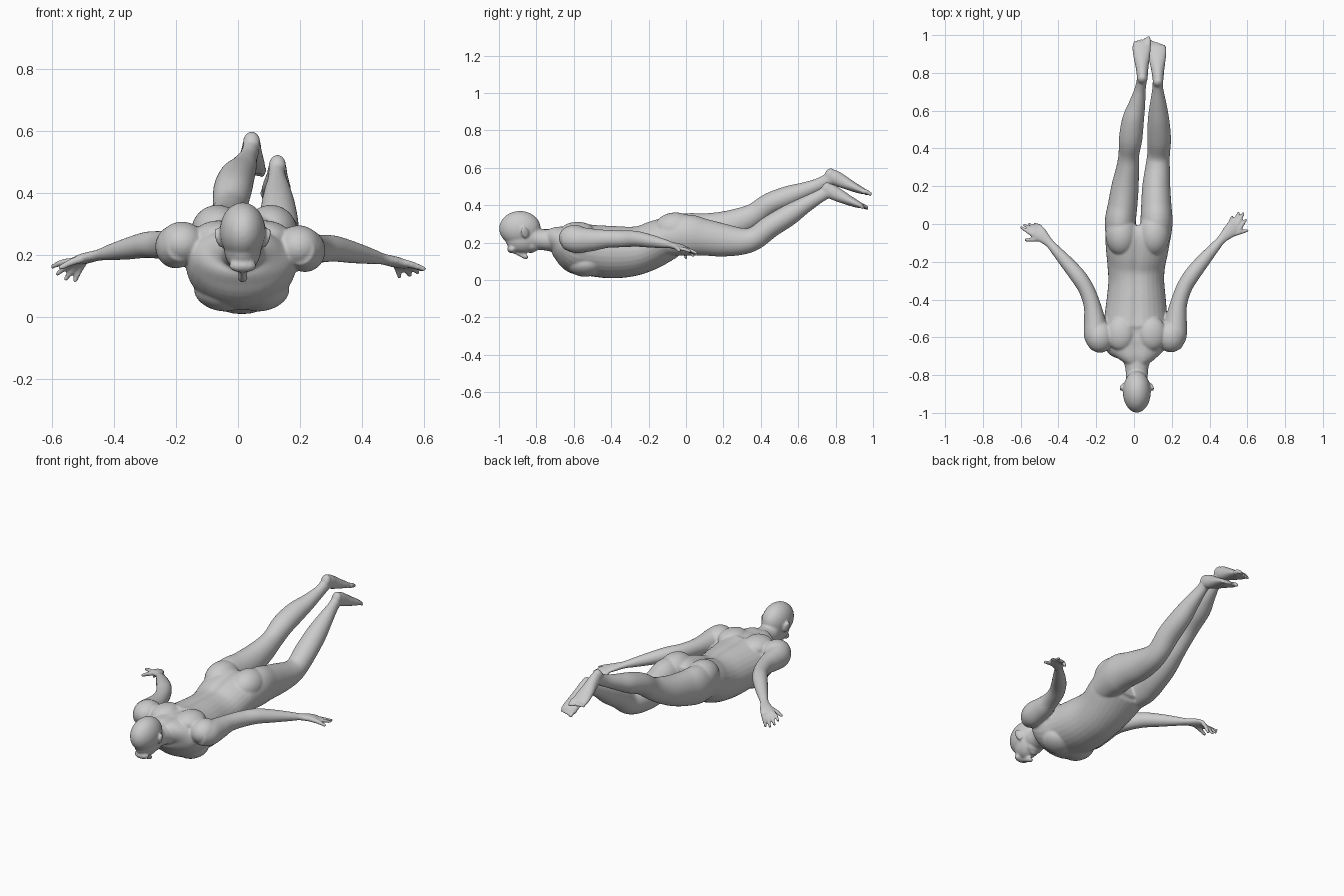
import bpy, bmesh
from math import sin, cos, pi, exp
from mathutils import Vector, Matrix, Euler

bm = bmesh.new()
SEG = 32


def spline(pts, sub=5):
    """Catmull-Rom refinement of (x, y, z, rx, rz) stations."""
    out = []
    n = len(pts)
    for i in range(n - 1):
        a, b, c, d = (pts[max(0, min(n - 1, i + k))] for k in (-1, 0, 1, 2))
        for s in range(sub):
            t = s / sub
            out.append([0.5 * (2 * q + (r - p) * t + (2 * p - 5 * q + 4 * r - u) * t * t
                               + (3 * q - p - 3 * r + u) * t ** 3)
                        for p, q, r, u in zip(a, b, c, d)])
    out.append(list(pts[-1]))
    return out


def loft(stations, groove=0.0):
    """Closed tube of elliptical rings following the stations."""
    pts = spline(stations)
    pos = [Vector(p[:3]) for p in pts]
    rings = []
    for i, p in enumerate(pts):
        t = (pos[min(i + 1, len(pts) - 1)] - pos[max(i - 1, 0)]).normalized()
        side = t.cross(Vector((0, 0, 1))).normalized()
        up = side.cross(t)
        ring = []
        for k in range(SEG):
            a = 2 * pi * k / SEG
            u, v = p[3] * cos(a), p[4] * sin(a)
            if v > 0:
                v -= groove * exp(-(u / 0.025) ** 2)
            ring.append(bm.verts.new(pos[i] + side * u + up * v))
        rings.append(ring)
    for r, s in zip(rings, rings[1:]):
        for k in range(SEG):
            j = (k + 1) % SEG
            bm.faces.new((r[k], r[j], s[j], s[k]))
    bm.faces.new(rings[0][::-1])
    bm.faces.new(rings[-1])


def blob(c, r, rot=(0, 0, 0)):
    m = Matrix.Translation(c) @ Euler(rot).to_matrix().to_4x4() @ Matrix.Diagonal((*r, 1))
    bmesh.ops.create_uvsphere(bm, u_segments=28, v_segments=18, radius=1, matrix=m)


def digit(a, b, r):
    """Tapered finger or toe with a rounded tip."""
    a, b = Vector(a), Vector(b)
    mid = (a + b) / 2 + Vector((0, 0, 0.004))
    loft([(*a, r * 1.1, r * 1.1), (*mid, r, r), (*b, r * 0.75, r * 0.75)])
    blob(b, (r * 0.8,) * 3)


# torso
loft([(.015, -.74, .22, .06, .055), (.015, -.70, .22, .115, .072), (.012, -.65, .20, .165, .105),
      (.01, -.58, .17, .178, .138), (.01, -.5, .16, .168, .14), (.012, -.4, .152, .157, .143),
      (.012, -.3, .155, .148, .137), (.012, -.22, .172, .153, .128), (.016, -.14, .207, .165, .122),
      (.02, -.06, .238, .17, .107), (.02, -.01, .24, .14, .085)], groove=.012)
for s in (-1, 1):
    blob((.012 + s * .085, -.58, .262), (.075, .09, .048), (0, s * .15, 0))   # shoulder blades
    blob((.012 + s * .07, -.54, .075), (.085, .09, .055), (0, -s * .25, 0))   # chest
    blob((.02 + s * .086, -.055, .275), (.085, .115, .086))                   # buttocks

# neck and head
loft([(.015, -.86, .26, .055, .06), (.015, -.80, .222, .058, .056),
      (.015, -.75, .215, .064, .057), (.015, -.68, .21, .09, .065)])
blob((.015, -.888, .275), (.074, .111, .094))              # skull
blob((.015, -.875, .222), (.06, .092, .078))               # face
blob((.015, -.93, .165), (.045, .025, .022))               # brow
blob((.015, -.825, .19), (.046, .05, .04))                 # jaw
blob((.015, -.80, .18), (.025, .024, .022))                # chin
blob((.015, -.828, .157), (.022, .018, .014))              # lips
loft([(.015, -.92, .155, .009, .012), (.015, -.885, .14, .011, .015),
      (.015, -.857, .125, .016, .014), (.015, -.85, .13, .014, .01)])   # nose
for s in (-1, 1):
    blob((.015 + s * .078, -.862, .255), (.008, .021, .034), (.35, s * .2, s * .35))  # ears

# arms and hands
arm = [(.20, -.655, .218, .045, .05), (.214, -.59, .215, .065, .07), (.224, -.5, .215, .056, .06),
       (.237, -.42, .22, .045, .048), (.267, -.335, .22, .042, .045), (.31, -.265, .22, .042, .042),
       (.37, -.19, .208, .036, .035), (.43, -.12, .195, .027, .025), (.465, -.08, .187, .024, .018),
       (.51, -.035, .176, .038, .017), (.537, -.008, .166, .036, .011)]
tips = {1: [(.52, .038, .13), (.553, .058, .135), (.578, .055, .145), (.592, .022, .152), (.597, -.035, .155)],
        -1: [(-.525, .0, .118), (-.555, .0, .122), (-.58, -.005, .14), (-.597, -.018, .163), (-.57, -.085, .16)]}
for s in (1, -1):
    def place(p):
        return p if s == 1 else (.015 - p[0], p[1] - .02 * (p[1] + .65) / .6, p[2] + .012, *p[3:])
    loft([place(p) for p in arm])
    blob(place((.195, -.595, .225)), (.075, .085, .07))    # deltoid
    for k, tip in zip((-.03, -.01, .01, .03), tips[s]):
        digit(place((.53 + .7 * k, -.015 - .7 * k, .168)), tip, .0105)
    digit(place((.505, -.06, .178)), tips[s][4], .012)

# legs
loft([(-.065, -.12, .22, .075, .09), (-.073, 0, .245, .082, .11), (-.06, .1, .257, .078, .1),
      (-.047, .2, .28, .072, .087), (-.033, .3, .317, .06, .072), (-.027, .37, .352, .055, .062),
      (-.018, .45, .407, .062, .06), (-.005, .55, .447, .058, .057), (.015, .63, .477, .045, .045),
      (.032, .71, .51, .03, .035), (.042, .765, .54, .027, .034)])
loft([(.11, -.12, .22, .075, .09), (.119, 0, .24, .085, .11), (.118, .1, .228, .08, .098),
      (.118, .2, .213, .074, .088), (.125, .3, .207, .065, .072), (.13, .37, .225, .06, .062),
      (.133, .45, .285, .063, .06), (.13, .55, .347, .057, .057), (.128, .63, .398, .045, .045),
      (.126, .71, .445, .03, .035), (.125, .75, .468, .027, .034)])

# feet, soles facing up
for s, o in ((1, Vector((0, 0, 0))), (-1, Vector((.083, -.018, -.075)))):
    foot = [(.044, .75, .562, .022, .024), (.044, .785, .553, .029, .038), (.043, .83, .53, .034, .036),
            (.041, .88, .505, .043, .028), (.04, .93, .482, .049, .02), (.04, .96, .47, .045, .013)]
    loft([(*(Vector(p[:3]) + o), *p[3:]) for p in foot])
    blob(Vector((.044, .768, .563)) + o, (.028, .026, .036), (-.4, 0, 0))     # heel
    for i in range(5):
        x = .04 + s * (.037 - i * .0185)
        r = .0135 if i == 0 else .0095
        digit(Vector((x, .945, .474)) + o, Vector((x, .985 - .006 * i, .46)) + o, r)

# fuse everything into one smooth skin
bmesh.ops.recalc_face_normals(bm, faces=bm.faces[:])
me = bpy.data.meshes.new("swimming_figure")
bm.to_mesh(me)
bm.free()
body = bpy.data.objects.new("swimming_figure", me)
bpy.context.collection.objects.link(body)
rm = body.modifiers.new("fuse", 'REMESH')
rm.mode = 'VOXEL'
rm.voxel_size = 0.006
rm.use_smooth_shade = True
sm = body.modifiers.new("soften", 'SMOOTH')
sm.factor = 0.5
sm.iterations = 5
